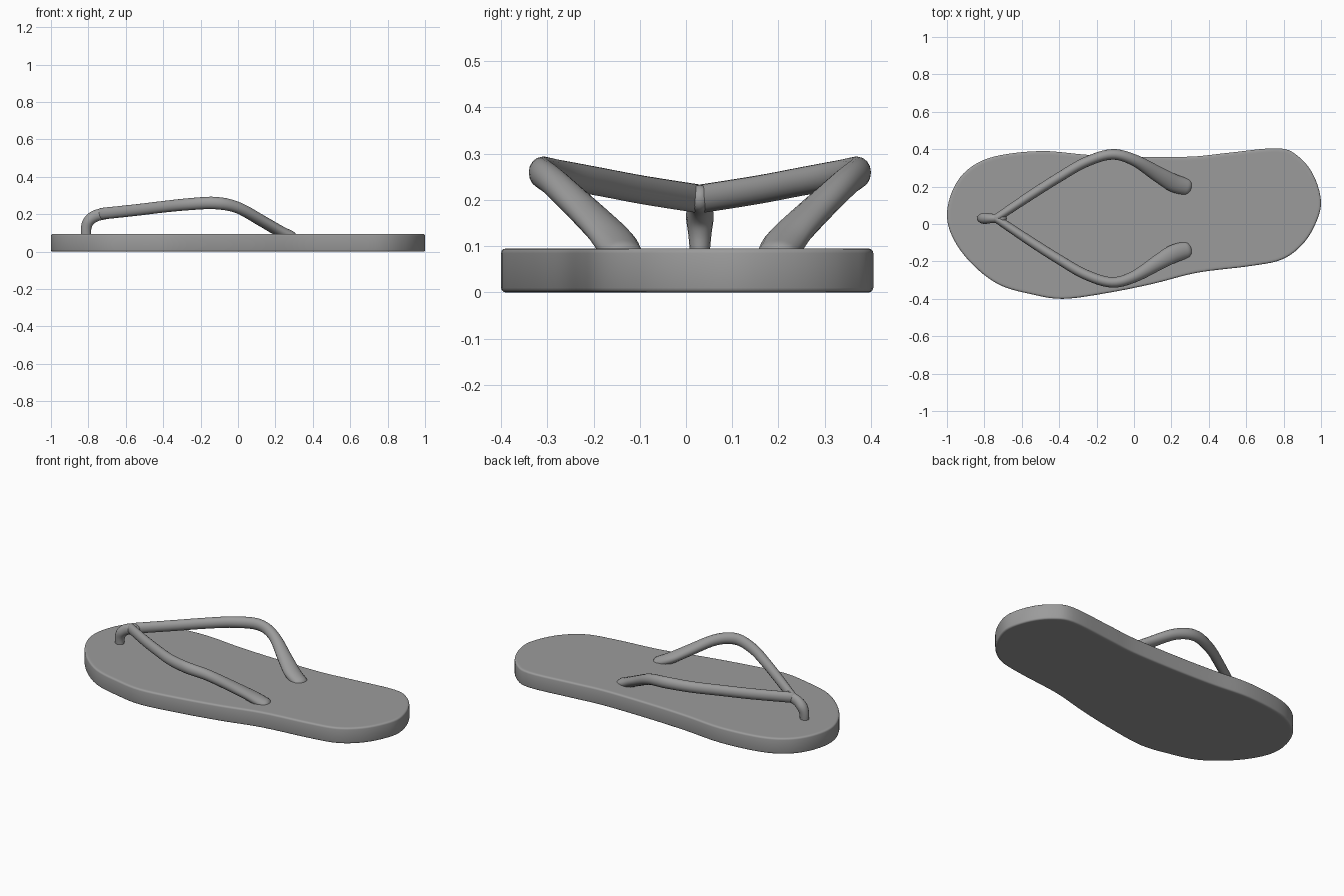
import bpy, bmesh, math
from mathutils import Vector

if "Cube" in bpy.data.objects:
    bpy.data.objects.remove(bpy.data.objects["Cube"])

THICK = 0.095   # sole thickness
MID = 0.03      # centre line of the strap in y

grey = bpy.data.materials.new("grey_rubber")
grey.use_nodes = True
colour = (0.33, 0.33, 0.33, 1)
grey.diffuse_color = colour
grey.node_tree.nodes["Principled BSDF"].inputs["Base Color"].default_value = colour


def smooth_path(points, steps, closed=False):
    """Catmull-Rom curve through points of any dimension."""
    pts = [Vector(p) for p in points]
    n = len(pts)
    pick = (lambda i: pts[i % n]) if closed else (lambda i: pts[max(0, min(n - 1, i))])
    out = []
    for i in range(n if closed else n - 1):
        a, b, c, d = (pick(i + k) for k in (-1, 0, 1, 2))
        for s in range(steps):
            t = s / steps
            out.append((2 * b + (c - a) * t + (2 * a - 5 * b + 4 * c - d) * t * t
                        + (3 * b - a - 3 * c + d) * t ** 3) / 2)
    return out if closed else out + [pts[-1]]


def finish(bm, name):
    bmesh.ops.recalc_face_normals(bm, faces=bm.faces)
    mesh = bpy.data.meshes.new(name)
    bm.to_mesh(mesh)
    bm.free()
    mesh.materials.append(grey)
    obj = bpy.data.objects.new(name, mesh)
    bpy.context.collection.objects.link(obj)
    bpy.ops.object.select_all(action='DESELECT')
    obj.select_set(True)
    bpy.context.view_layer.objects.active = obj
    bpy.ops.object.shade_smooth_by_angle(angle=math.radians(40))
    return obj


def tube(name, path, sizes, side_axis=None, sides=16, cap=4):
    """Sweep an oval section along path; sizes hold (half width, half height)."""
    centres = smooth_path(path, 6)
    radii = smooth_path(sizes, 6)
    n = len(centres)
    rings = []
    for i, (c, r) in enumerate(zip(centres, radii)):
        tangent = (centres[min(i + 1, n - 1)] - centres[max(i - 1, 0)]).normalized()
        side = Vector(side_axis) if side_axis else tangent.cross(Vector((0, 0, 1))).normalized()
        up = side.cross(tangent).normalized()
        rings.append((c, r, tangent, side, up))

    # Rounded ends
    def dome(ring, sign):
        c, r, t, s, u = ring
        return [(c + t * sign * r[1] * math.sin(a), r * math.cos(a), t, s, u)
                for a in (math.pi / 2 * k / (cap + 0.3) for k in range(1, cap + 1))]
    rings = dome(rings[0], -1)[::-1] + rings + dome(rings[-1], 1)

    bm = bmesh.new()
    loops = []
    for c, r, t, s, u in rings:
        angles = [2 * math.pi * k / sides for k in range(sides)]
        loops.append([bm.verts.new(c + s * r[0] * math.cos(a) + u * r[1] * math.sin(a))
                      for a in angles])
    for lo, hi in zip(loops, loops[1:]):
        for k in range(sides):
            j = (k + 1) % sides
            bm.faces.new((lo[k], lo[j], hi[j], hi[k]))
    bm.faces.new(loops[0])
    bm.faces.new(loops[-1])
    return finish(bm, name)


# Sole: smooth foot outline, extruded, with a softly rounded rim
outline = [(-1, .04), (-.97, .18), (-.89, .29), (-.75, .36), (-.5, .39), (-.25, .37),
           (0, .36), (.3, .36), (.5, .38), (.77, .405), (.88, .36), (.96, .26),
           (1, .12), (.97, 0), (.9, -.11), (.79, -.19), (.62, -.225), (.34, -.26),
           (.1, -.32), (-.15, -.37), (-.38, -.4), (-.55, -.375), (-.72, -.325),
           (-.86, -.22), (-.96, -.09)]
bm = bmesh.new()
base = bm.faces.new([bm.verts.new((p.x, p.y, 0)) for p in smooth_path(outline, 5, True)])
grown = bmesh.ops.extrude_face_region(bm, geom=[base])["geom"]
bmesh.ops.translate(bm, vec=(0, 0, THICK),
                    verts=[v for v in grown if isinstance(v, bmesh.types.BMVert)])
bmesh.ops.recalc_face_normals(bm, faces=bm.faces)
rim = [e for e in bm.edges if abs(e.verts[0].co.z - e.verts[1].co.z) < 1e-5]
bmesh.ops.bevel(bm, geom=rim, offset=0.01, segments=3, profile=0.5, affect='EDGES')
flats = [f for f in bm.faces if len(f.verts) > 4]
bmesh.ops.inset_individual(bm, faces=flats, thickness=0.01)
finish(bm, "sole")

# Strap arms: mirrored about the strap centre line
arm = [(-.73, .005, .203), (-.55, .125, .222), (-.4, .22, .24), (-.26, .3, .254),
       (-.12, .342, .26), (0, .312, .235), (.13, .235, .163), (.21, .19, .117), (.28, .168, .083)]
arm_size = [(.022, .031), (.025, .031), (.026, .031), (.027, .032),
            (.028, .033), (.031, .031), (.042, .03), (.048, .03), (.045, .03)]
for name, sign in (("strap_arm_back", 1), ("strap_arm_front", -1)):
    tube(name, [(x, MID + sign * y, z) for x, y, z in arm], arm_size)

# Toe post: bends down from the joint into the sole
tube("toe_post",
     [(-.812, MID, .07), (-.812, MID, .125), (-.797, MID, .165), (-.76, MID, .192), (-.71, MID, .203)],
     [(.02, .026), (.025, .028), (.03, .03), (.025, .031), (.024, .03)],
     side_axis=(0, 1, 0))
